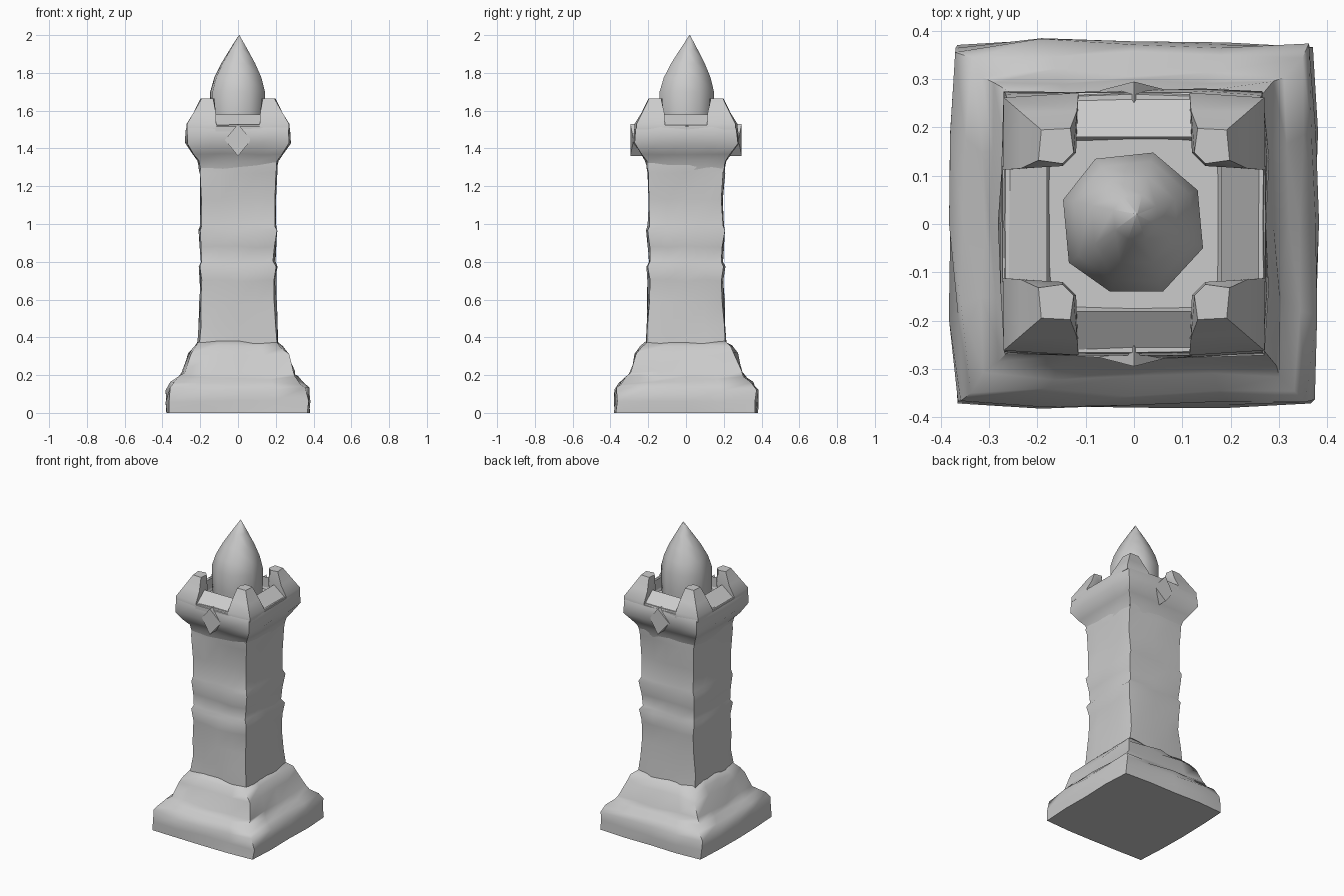
import bpy, math, random
from mathutils import Matrix

if "Cube" in bpy.data.objects:
    bpy.data.objects.remove(bpy.data.objects["Cube"])

random.seed(4)
stone = bpy.data.materials.new("grey_stone")
stone.diffuse_color = (0.6, 0.6, 0.6, 1)
stone.use_nodes = True
stone.node_tree.nodes["Principled BSDF"].inputs["Base Color"].default_value = stone.diffuse_color


def make(name, verts, faces, angle=60):
    mesh = bpy.data.meshes.new(name)
    mesh.from_pydata(verts, [], faces)
    mesh.materials.append(stone)
    ob = bpy.data.objects.new(name, mesh)
    bpy.context.collection.objects.link(ob)
    bpy.ops.object.select_all(action='DESELECT')
    ob.select_set(True)
    bpy.context.view_layer.objects.active = ob
    bpy.ops.object.mode_set(mode='EDIT')
    bpy.ops.mesh.select_all(action='SELECT')
    bpy.ops.mesh.normals_make_consistent(inside=False)
    bpy.ops.object.mode_set(mode='OBJECT')
    bpy.ops.object.shade_smooth_by_angle(angle=math.radians(angle))
    return ob


def loft(name, rings, angle=60):
    """Skin a stack of rings with equal point counts; cap both ends."""
    n = len(rings[0])
    verts = [p for r in rings for p in r]
    faces = [(i * n + j, i * n + (j + 1) % n, (i + 1) * n + (j + 1) % n, (i + 1) * n + j)
             for i in range(len(rings) - 1) for j in range(n)]
    last = (len(rings) - 1) * n
    faces += [tuple(reversed(range(n))), tuple(range(last, last + n))]
    return make(name, verts, faces, angle)


def square_ring(half, z, rough):
    """Rough-hewn square outline with four points per side."""
    pts = []
    for k in range(4):
        turn = Matrix.Rotation(k * math.pi / 2, 3, 'Z')
        for t in (-1, -0.5, 0, 0.5):
            s = 0.975 if t == -1 else 1
            p = turn @ Matrix.Scale(s, 3).col[0] * half
            p = turn @ Matrix(((s * half, 0, 0), (0, 0, 0), (0, 0, 0))).col[0]
            q = turn @ Matrix(((0, 0, 0), (t * s * half, 0, 0), (0, 0, 0))).col[0]
            pts.append((p.x + q.x + random.uniform(-rough, rough),
                        p.y + q.y + random.uniform(-rough, rough),
                        z + (random.uniform(-rough, rough) if z > 0.02 else 0)))
    return pts


# Stepped plinth
loft("plinth", [square_ring(h, z, r) for h, z, r in (
    (0.378, 0.0, 0.004), (0.378, 0.06, 0.007), (0.374, 0.125, 0.01),
    (0.350, 0.155, 0.01), (0.315, 0.185, 0.01), (0.295, 0.215, 0.01),
    (0.268, 0.31, 0.012), (0.235, 0.35, 0.01), (0.205, 0.38, 0.006))])

# Weathered shaft with a raised band
loft("shaft", [square_ring(h, z, r) for h, z, r in (
    (0.212, 0.35, 0.004), (0.203, 0.46, 0.007), (0.200, 0.58, 0.008),
    (0.198, 0.70, 0.007), (0.206, 0.775, 0.004), (0.194, 0.80, 0.005),
    (0.198, 0.88, 0.005), (0.208, 0.965, 0.004), (0.199, 0.99, 0.005),
    (0.197, 1.13, 0.006), (0.204, 1.27, 0.005), (0.207, 1.30, 0.004),
    (0.210, 1.36, 0.003))])

# Flared crown
loft("crown", [square_ring(h, z, r) for h, z, r in (
    (0.200, 1.28, 0.002), (0.215, 1.335, 0.003), (0.238, 1.37, 0.004),
    (0.277, 1.43, 0.005), (0.274, 1.50, 0.004), (0.266, 1.525, 0.003),
    (0.185, 1.525, 0.002), (0.175, 1.50, 0.002))], 50)

# Corner merlons leaning inward
low = [(.270, .262), (.115, .272), (.12, .15), (.15, .12), (.272, .112)]
mid = [(.235, .232), (.118, .235), (.12, .148), (.148, .12), (.235, .115)]
top = [(.192, .195), (.132, .198), (.125, .148), (.148, .125), (.198, .132)]
for sx in (-1, 1):
    for sy in (-1, 1):
        loft("corner_merlon", [[(sx * x, sy * y, z) for x, y in ring]
             for ring, z in ((low, 1.50), (low, 1.53), (mid, 1.59), (top, 1.665))], 45)

# Sloping parapets and pointed wedges between the merlons
for k in range(4):
    turn = Matrix.Rotation(k * math.pi / 2, 3, 'Z')
    profile = [(-0.18, 1.49), (-0.18, 1.58), (-0.272, 1.515), (-0.272, 1.49)]
    rings = [[(x, y, z) for y, z in profile] for x in (-0.12, 0.12)]
    ob = loft("parapet", rings, 30)
    ob.matrix_world = turn.to_4x4()
    if k % 2 == 0:
        front = [(0, -0.295, 1.36), (0.07, -0.277, 1.445), (0, -0.295, 1.53), (-0.07, -0.277, 1.445)]
        back = [(0, -0.22, 1.36), (0.07, -0.24, 1.445), (0, -0.22, 1.53), (-0.07, -0.24, 1.445)]
        ob = loft("wedge_stone", [back, front], 30)
        ob.matrix_world = turn.to_4x4()

# Eight-sided turret with pointed cap
octagon = [(-.08, .135), (.04, .148), (.132, .07), (.143, -.05),
           (.06, -.14), (-.05, -.14), (-.135, -.08), (-.147, .05)]
loft("turret", [[(x * s + 0.006 * (1 - s), y * s + 0.02 * (1 - s), z) for x, y in octagon]
     for s, z in ((0.96, 1.49), (1, 1.58), (1, 1.70), (0.86, 1.775),
                  (0.62, 1.85), (0.32, 1.925), (0.01, 2.0))], 60)
